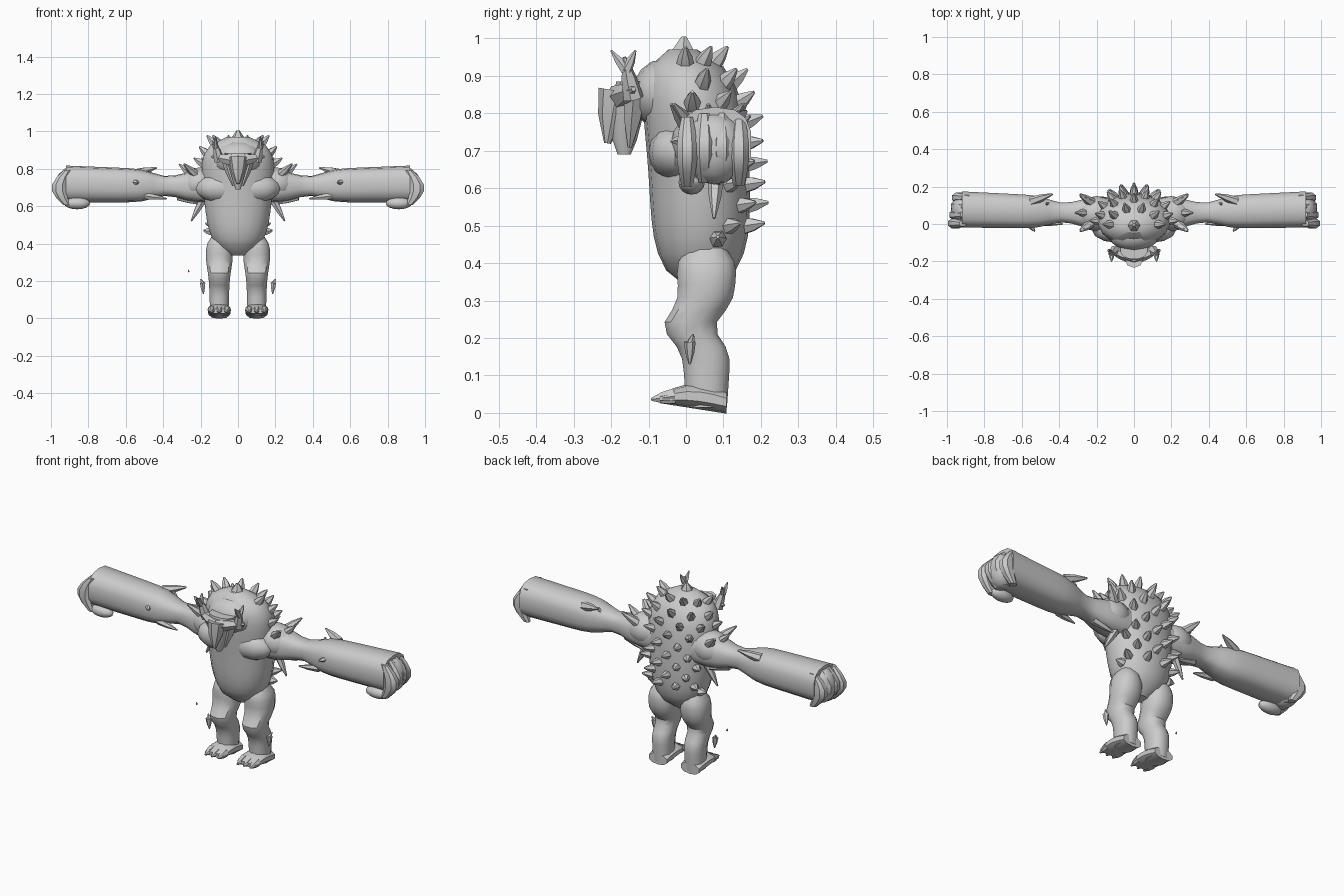
import bpy, bmesh, math
from mathutils import Vector

if "Cube" in bpy.data.objects:
    bpy.data.objects.remove(bpy.data.objects["Cube"])

stone = bpy.data.materials.new("light_grey")
stone.use_nodes = True
stone.diffuse_color = (.6, .6, .6, 1)
stone.node_tree.nodes["Principled BSDF"].inputs["Base Color"].default_value = stone.diffuse_color


def finish(name, bm):
    """Shade smoothly apart from sharp edges and place the part in the scene."""
    bmesh.ops.recalc_face_normals(bm, faces=bm.faces)
    for face in bm.faces:
        face.smooth = True
    for edge in bm.edges:
        edge.smooth = edge.calc_face_angle(0) < math.radians(35)
    mesh = bpy.data.meshes.new(name)
    bm.to_mesh(mesh)
    bm.free()
    mesh.materials.append(stone)
    part = bpy.data.objects.new(name, mesh)
    bpy.context.collection.objects.link(part)


def skin(name, loops):
    """Join equal loops of points with quads and close both ends."""
    bm = bmesh.new()
    rings = [[bm.verts.new(point) for point in loop] for loop in loops]
    for lower, upper in zip(rings, rings[1:]):
        for k in range(len(lower)):
            bm.faces.new((lower[k - 1], lower[k], upper[k], upper[k - 1]))
    bm.faces.new(rings[0])
    bm.faces.new(rings[-1])
    finish(name, bm)


def boxy(value, power):
    return math.copysign(abs(value) ** power, value)


def loft(name, axis, start, stop, shape, side=1, steps=8, sides=12, power=.85):
    """Sweep along an axis; shape(position, fraction) gives two centres and two radii."""
    u, v = [i for i in range(3) if i != axis]
    loops = []
    for step in range(steps + 1):
        fraction = step / steps
        position = start + (stop - start) * fraction
        centre_u, centre_v, radius_u, radius_v = shape(position, fraction)
        loop = []
        for k in range(sides):
            angle = math.tau * (k + .5) / sides
            point = Vector((0, 0, 0))
            point[axis] = position
            point[u] = centre_u + radius_u * boxy(math.cos(angle), power)
            point[v] = centre_v + radius_v * boxy(math.sin(angle), power)
            point.x *= side
            loop.append(point)
        loops.append(loop)
    skin(name, loops)


def spike(name, base, tip, radius, side=1, sides=6):
    """Thorn with a swollen foot and a blunt point."""
    base, tip = Vector(base), Vector(tip)
    base.x *= side
    tip.x *= side
    turn = (tip - base).to_track_quat('Z', 'Y')
    loops = []
    for along, swell in ((0, 1), (.5, .75), (1, .18)):
        loops.append([base.lerp(tip, along) + turn @ Vector((
            math.cos(math.tau * k / sides), math.sin(math.tau * k / sides), 0)) * radius * swell
            for k in range(sides)])
    skin(name, loops)


def muscle(name, centre, size, side=1):
    """Rounded mass."""
    bm = bmesh.new()
    bmesh.ops.create_uvsphere(bm, u_segments=12, v_segments=8, radius=1)
    for vert in bm.verts:
        vert.co = Vector([vert.co[i] * size[i] + centre[i] for i in range(3)])
        vert.co.x *= side
    finish(name, bm)


def bump(position, peak, spread):
    return math.exp(-((position - peak) / spread) ** 2)


# Hunched torso, widest at the shoulders
HIP, CROWN = .335, .97


def torso_shape(z, fraction):
    t = .01 + .98 * fraction
    fullness = math.sqrt(1 - abs(2 * t - 1) ** 4)
    return 0, .04 - .05 * t ** 3, fullness * (.15 + .07 * t), fullness * (.13 + .01 * t)


loft("torso", 2, HIP, CROWN, torso_shape, steps=14, sides=18, power=.95)

# Staggered rows of back spikes, spreading further around at the top
for row in range(9):
    z = .5 + .055 * row
    x, y, width, depth = torso_shape(z, (z - HIP) / (CROWN - HIP))
    for column in range(2 if row < 6 else 3):
        angle = math.radians(36 * column + 18 * ((row + 1) % 2))
        root = Vector((width * math.sin(angle), y + depth * math.cos(angle), z))
        lift = .15 + max(0, row - 4) * .25
        out = Vector((math.sin(angle), math.cos(angle), lift)).normalized()
        for side in (1, -1) if angle else (1,):
            spike("back_spike", root - out * .015, root + out * .05, .025, side)
spike("crest_spike", (0, -.01, .93), (0, -.005, 1.005), .045)

# Neck and beaked head
muscle("neck", (0, -.06, .85), (.135, .085, .095))
loft("head", 2, .69, .885, lambda z, t: (
    0, -.165 + .03 * t * t, .014 + .06 * t, .018 + .035 * math.sqrt(t)), steps=5)
spike("beak", (0, -.185, .86), (0, -.21, .72), .05, sides=8)


def arm_shape(x, fraction):
    """Thick shoulder, narrow elbow and heavy forearm."""
    radius = .08 + .02 * x - .035 * bump(x, .38, .1)
    return .05 + .03 * x, .7 + .02 * x, radius, radius


def leg_shape(z, fraction):
    """Bent leg with a full thigh and the knee pushed forward."""
    rounding = min(1, .35 + 4 * (1 - fraction))
    width = .05 + .03 * z + .014 * bump(z, .33, .09)
    return .1, .055 - .045 * bump(z, .23, .05), width * rounding, (.055 + .07 * z) * rounding


def foot_shape(y, fraction):
    """Sole sloping down to the heel under a sloping instep."""
    arch = .012 * math.sin(math.pi * fraction)
    return .1, .038 - .01 * fraction + arch, .058 + arch / 2, .012 + .018 * fraction + arch


for side in (1, -1):
    # Heavy brow, cheeks and forked horns
    spike("brow", (0, -.18, .84), (.14, -.14, .865), .038, side)
    spike("cheek", (.06, -.135, .86), (.025, -.15, .71), .033, side)
    spike("horn_stem", (.1, -.14, .84), (.125, -.165, .95), .028, side)
    spike("horn_front_tip", (.12, -.16, .915), (.12, -.2, .968), .016, side)
    spike("horn_rear_tip", (.12, -.16, .915), (.13, -.135, .968), .016, side)

    # Broad chest and shoulder masses
    muscle("chest_muscle", (.095, -.03, .695), (.13, .07, .075), side)
    muscle("shoulder", (.2, .055, .72), (.11, .095, .088), side)

    # Arm and palm, with four curled fingers and a thumb
    loft("arm", 0, .1, .92, arm_shape, side, steps=14, sides=14, power=.75)
    muscle("palm", (.905, .075, .705), (.075, .09, .095), side)
    for finger in range(4):
        def finger_shape(z, fraction):
            curl = math.sin(math.pi * fraction)
            x = .915 - .007 * finger + .043 * curl
            return x, .003 + .046 * finger, .02 + .021 * curl, .016 + .014 * curl
        rise = .012 * math.sin(finger)
        loft("finger", 2, .605 + rise, .79 + rise, finger_shape, side, 5, 8)
    muscle("thumb", (.86, .015, .615), (.07, .035, .032), side)

    # Fan of shoulder thorns
    for step in range(5):
        sway = math.sin(step - 2)
        root = Vector((.25 - .03 * abs(sway), .06 + .06 * sway, .765))
        spike("shoulder_thorn", root, root + Vector((.065, .05 * sway, .06)), .024, side)

    # Elbow, forearm, armpit and hip thorns
    spike("elbow_thorn", (.55, .12, .775), (.435, .16, .805), .026, side)
    spike("rear_arm_thorn", (.46, .1, .74), (.47, .11, .785), .018, side)
    spike("forearm_thorn", (.56, 0, .73), (.53, -.04, .725), .018, side)
    spike("lower_arm_thorn", (.5, .01, .655), (.38, 0, .64), .02, side)
    spike("armpit_thorn", (.19, .08, .63), (.25, .075, .52), .022, side)
    spike("armpit_fringe", (.32, .07, .65), (.2, .09, .61), .022, side)
    spike("hip_knob", (.145, .085, .465), (.185, .085, .47), .024, side)

    # Leg and slanted foot with three broad toes
    loft("leg", 2, .015, .47, leg_shape, side, steps=14)
    loft("foot", 1, -.07, .108, foot_shape, side, steps=5, sides=10)
    for toe in range(3):
        x = .06 + .04 * toe
        spike("toe", (x, -.03, .045), (x, -.093, .036), .024, side)

    # Loose shards beside the calf
    spike("calf_shard", (.19, .01, .19), (.185, .01, .13), .016, side)
    spike("calf_shard_tip", (.185, .01, .18), (.2, .02, .21), .012, side)

# Single loose chip
spike("chip", (-.262, .01, .247), (-.266, .01, .26), .005)
